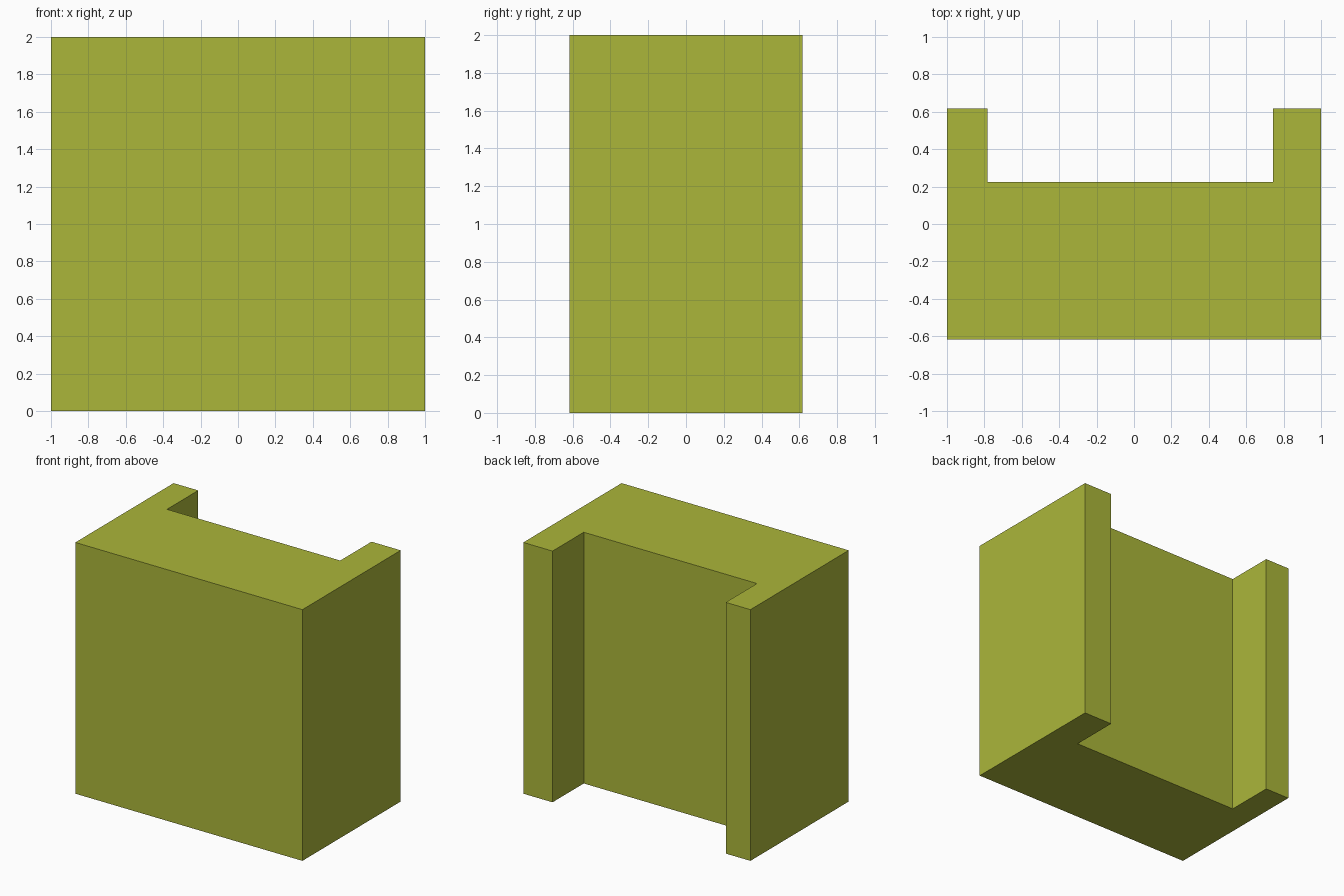
import bpy
import bmesh

if "Cube" in bpy.data.objects:
    bpy.data.objects.remove(bpy.data.objects["Cube"])

HEIGHT = 2.0
HALF_DEPTH = 0.618
NOTCH_Y = 0.225          # floor of the rear recess
NOTCH_X = (-0.783, 0.743)  # recess sides, slightly uneven


def extruded_profile(name, outline, height):
    """Extrude a counter-clockwise plan outline up from z = 0."""
    bm = bmesh.new()
    base = bm.faces.new([bm.verts.new((x, y, 0)) for x, y in outline])
    top = bmesh.ops.extrude_face_region(bm, geom=[base], use_keep_orig=True)
    verts = [g for g in top["geom"] if isinstance(g, bmesh.types.BMVert)]
    bmesh.ops.translate(bm, verts=verts, vec=(0, 0, height))
    bmesh.ops.recalc_face_normals(bm, faces=bm.faces)
    mesh = bpy.data.meshes.new(name)
    bm.to_mesh(mesh)
    bm.free()
    obj = bpy.data.objects.new(name, mesh)
    bpy.context.collection.objects.link(obj)
    return obj


# Block with a full-height recess in the back, leaving two side flanges
left, right = NOTCH_X
block = extruded_profile("channel_block", [
    (-1, -HALF_DEPTH), (1, -HALF_DEPTH),
    (1, HALF_DEPTH), (right, HALF_DEPTH),
    (right, NOTCH_Y), (left, NOTCH_Y),
    (left, HALF_DEPTH), (-1, HALF_DEPTH),
], HEIGHT)

# Olive green finish
olive = bpy.data.materials.new("olive_green")
olive.diffuse_color = (0.407, 0.468, 0.042, 1)
olive.use_nodes = True
olive.node_tree.nodes["Principled BSDF"].inputs["Base Color"].default_value = olive.diffuse_color
block.data.materials.append(olive)
